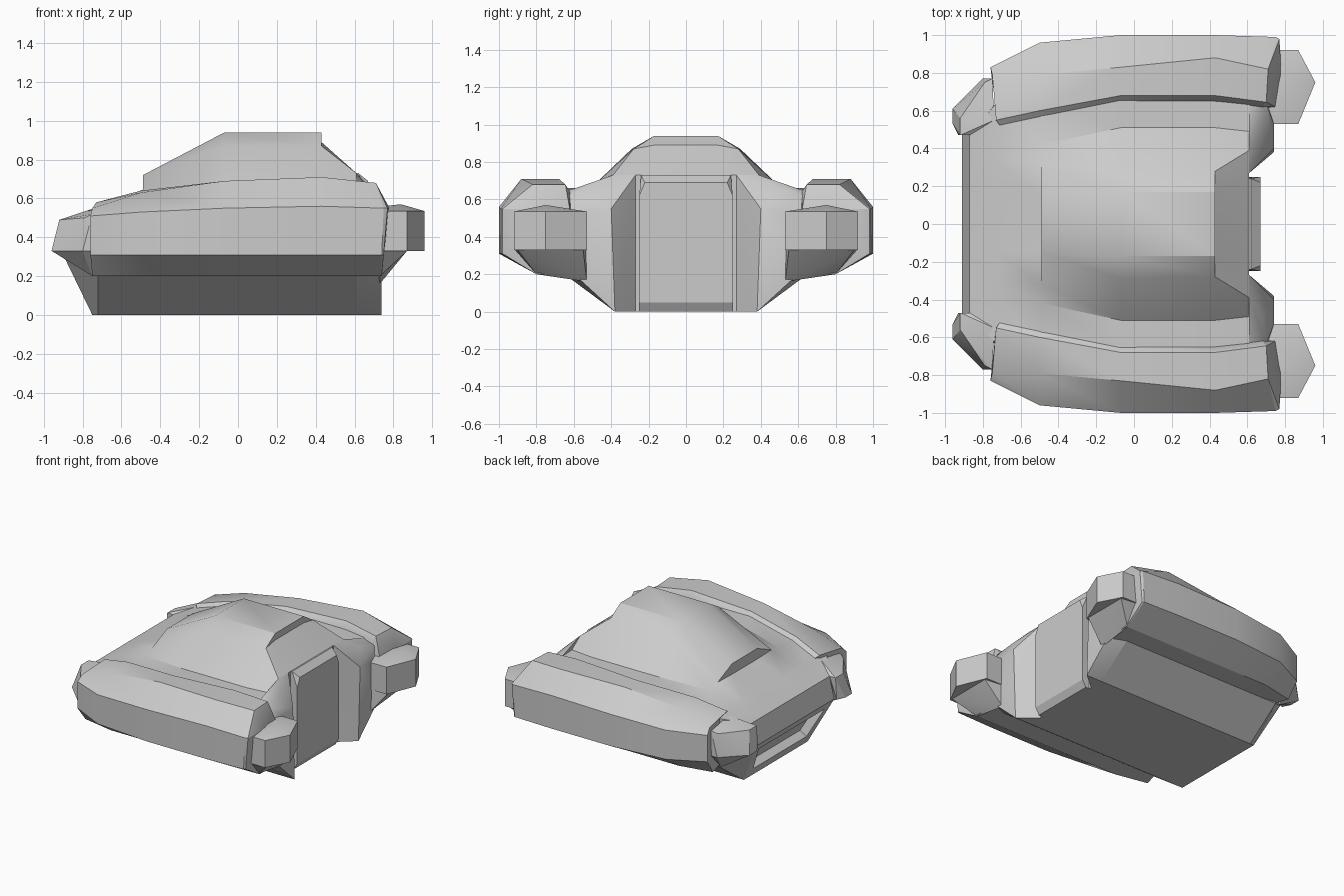
import bpy, bmesh, math
from mathutils import Vector

if "Cube" in bpy.data.objects:
    bpy.data.objects.remove(bpy.data.objects["Cube"])


def finish(name, bm, mirror=False):
    bmesh.ops.remove_doubles(bm, verts=bm.verts[:], dist=0.0005)
    bmesh.ops.dissolve_degenerate(bm, edges=bm.edges[:], dist=0.0005)
    bmesh.ops.recalc_face_normals(bm, faces=bm.faces[:])
    mesh = bpy.data.meshes.new(name)
    bm.to_mesh(mesh)
    bm.free()
    ob = bpy.data.objects.new(name, mesh)
    bpy.context.collection.objects.link(ob)
    if mirror:
        mod = ob.modifiers.new("mirror", 'MIRROR')
        mod.use_axis = (False, True, False)
        mod.use_clip = False
    bpy.ops.object.select_all(action='DESELECT')
    bpy.context.view_layer.objects.active = ob
    ob.select_set(True)
    bpy.ops.object.shade_smooth_by_angle(angle=math.radians(28))
    return ob


def skin(bm, rings):
    """Join successive closed rings with quads and return the vertex rings."""
    vs = [[bm.verts.new(p) for p in r] for r in rings]
    n = len(rings[0])
    for a, b in zip(vs, vs[1:]):
        for i in range(n):
            j = (i + 1) % n
            bm.faces.new((a[i], a[j], b[j], b[i]))
    return vs


def block(name, pts, both_sides=True):
    """Faceted convex block through the given corners."""
    bm = bmesh.new()
    vs = [bm.verts.new(p) for p in pts]
    res = bmesh.ops.convex_hull(bm, input=vs)
    junk = {g for g in res["geom_interior"] + res["geom_unused"]
            if isinstance(g, bmesh.types.BMVert)}
    bmesh.ops.delete(bm, geom=list(junk), context='VERTS')
    bmesh.ops.dissolve_limit(bm, angle_limit=0.02, verts=bm.verts[:], edges=bm.edges[:])
    return finish(name, bm, both_sides)


# Central hull: half sections (deck edge, canopy foot, canopy shoulder, canopy top)
rows = [
    (-.72, (.65, .56), (.38, .56), (.32, .56), (.15, .56)),
    (-.49, (.66, .62), (.42, .62), (.32, .645), (.15, .64)),
    (-.49, (.66, .62), (.42, .62), (.32, .645), (.15, .72)),
    (-.07, (.67, .66), (.51, .66), (.29, .87), (.17, .94)),
    (.43, (.67, .66), (.51, .66), (.28, .87), (.17, .94)),
    (.43, (.67, .66), (.51, .66), (.28, .87), (.17, .89)),
    (.61, (.65, .65), (.49, .66), (.39, .73), (.24, .73)),
]
halves = [[(-.75, .38, 0), (-.91, .47, .33), (-.87, .47, .49),
           (-.87, .38, .49), (-.87, .32, .49), (-.87, .15, .49)]]
for x, *top in rows:
    halves.append([(x, .38, 0), (x, .65, .2)] + [(x, y, z) for y, z in top])
rings = [h + [(x, -y, z) for x, y, z in reversed(h)] for h in halves]
bm = bmesh.new()
vs = skin(bm, rings)
for r in (vs[0], vs[-1]):
    n = len(r)
    for i in range(2 if r is vs[0] else 5):
        bm.faces.new((r[i], r[i + 1], r[n - 2 - i], r[n - 1 - i]))
bmesh.ops.remove_doubles(bm, verts=bm.verts[:], dist=0.0005)
bmesh.ops.recalc_face_normals(bm, faces=bm.faces[:])
# Recessed opening in the sloping rear plate
rear = min(bm.faces, key=lambda f: (f.calc_center_median() - Vector((-.83, 0, .165))).length)
bmesh.ops.inset_individual(bm, faces=[rear], thickness=.1)
bmesh.ops.inset_individual(bm, faces=[rear], thickness=.012, depth=-.06)
finish("hull", bm)

# Side pods: inner base, inner edge, inner top, outer ridge, outer upper, outer lower, bottom
pod = [
    [(-.72, .58, .22), (-.71, .52, .56), (-.73, .55, .58), (-.75, .79, .55),
     (-.76, .83, .51), (-.76, .83, .31), (-.75, .75, .2)],
    [(-.5, .6, .2), (-.5, .565, .615), (-.5, .6, .64), (-.5, .79, .63),
     (-.5, .96, .53), (-.5, .96, .31), (-.5, .8, .2)],
    [(-.07, .6, .2), (-.07, .65, .655), (-.07, .68, .685), (-.07, .83, .69),
     (-.07, 1, .55), (-.07, 1, .31), (-.07, .8, .2)],
    [(.43, .6, .2), (.43, .65, .66), (.43, .68, .71), (.43, .88, .71),
     (.43, 1, .56), (.43, 1, .31), (.43, .8, .2)],
    [(.68, .6, .2), (.68, .62, .64), (.70, .645, .68), (.71, .82, .68),
     (.75, .99, .55), (.74, .99, .31), (.73, .8, .2)],
]
bm = bmesh.new()
vs = skin(bm, pod)
bm.faces.new(vs[0])
bm.faces.new(vs[-1])
finish("side_pod", bm, True)

# Sloped nose of each pod
block("pod_nose", pod[-1] + [(.75, .62, .54), (.78, .79, .55), (.77, .98, .55),
                             (.75, .98, .31), (.74, .8, .2), (.74, .6, .2)])

# Forward bumpers and the brackets under them
outline = [(.7, .53), (.87, .53), (.96, .75), (.87, .92), (.7, .92)]
block("front_bumper", [(x, y, z) for x, y in outline for z in (.33, .535)]
      + [(.84, .75, .57), (.74, .75, .56)])
block("bumper_bracket", [(.87, .55, .33), (.87, .9, .33), (.81, .58, .27), (.81, .8, .28),
                         (.73, .53, .16), (.73, .8, .2), (.7, .53, .33), (.7, .92, .33)])

# Cheeks flanking the front panel, leaving a V groove
block("front_cheek", [(.61, .27, 0), (.74, .38, 0), (.61, .38, 0), (.74, .53, .16),
                      (.74, .53, .54), (.74, .40, .55), (.61, .27, .73), (.61, .39, .73),
                      (.68, .49, .655), (.61, .65, .64), (.70, .63, .62),
                      (.61, .65, .2), (.74, .62, .22)])

# Central front panel
block("front_panel", [(x, s * y, z) for s in (1, -1) for x, y, z in
                      ((.5, .25, 0), (.64, .25, 0), (.67, .25, .05), (.67, .25, .62),
                       (.67, .22, .69), (.62, .24, .73), (.5, .24, .73))], False)

# Rear corner bumpers
block("rear_bumper", [(-.96, .61, .33), (-.96, .53, .33), (-.93, .47, .33), (-.8, .77, .33),
                      (-.75, .77, .33), (-.92, .47, .49), (-.92, .56, .49), (-.79, .75, .5),
                      (-.75, .77, .52), (-.74, .55, .55), (-.87, .47, .49), (-.75, .65, .2)])
